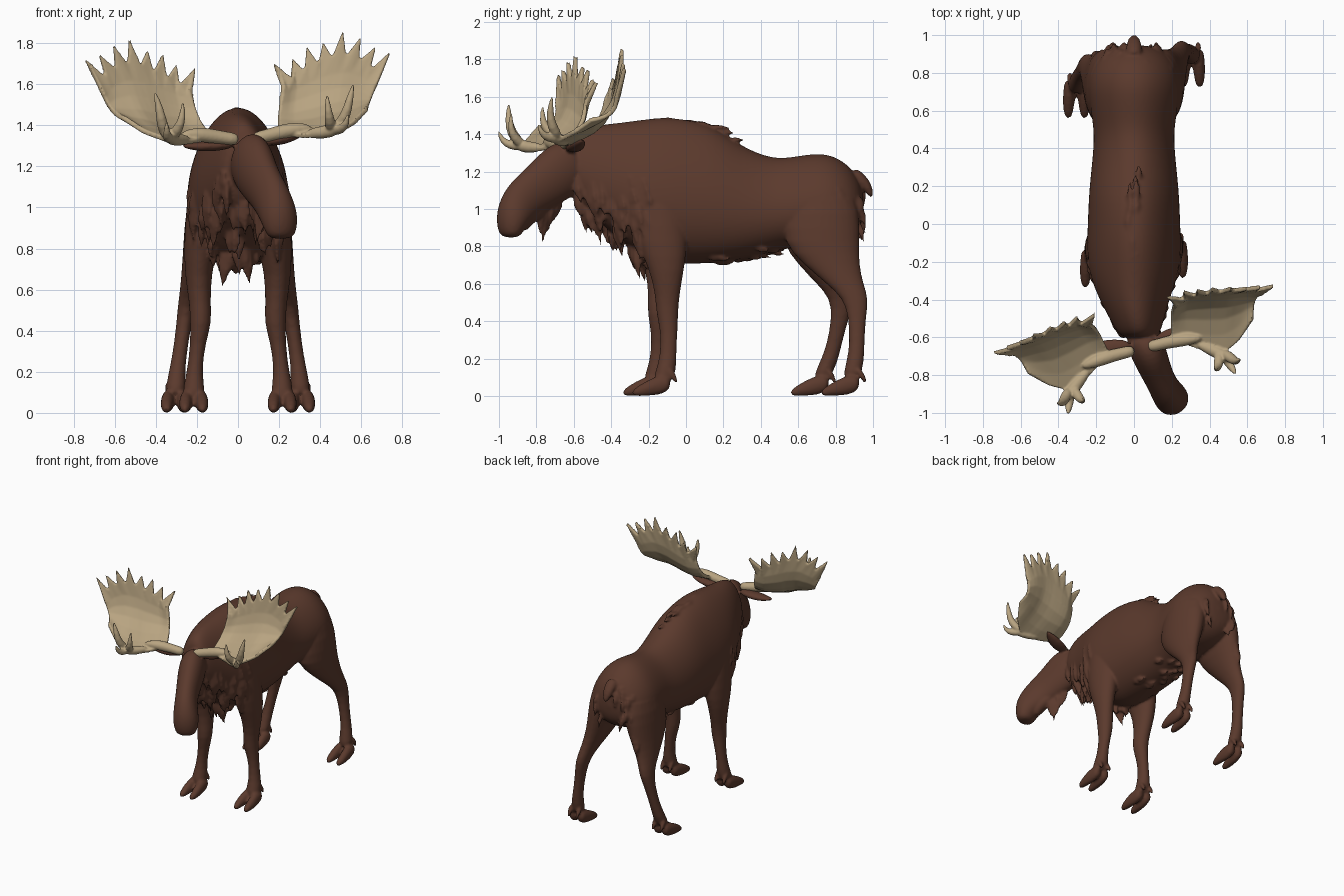
import bpy, bmesh, math, random
from mathutils import Vector as V

if "Cube" in bpy.data.objects:
    bpy.data.objects.remove(bpy.data.objects["Cube"])

random.seed(4)


def material(name, rgb):
    m = bpy.data.materials.new(name)
    m.diffuse_color = (*rgb, 1)
    m.use_nodes = True
    m.node_tree.nodes["Principled BSDF"].inputs["Base Color"].default_value = m.diffuse_color
    return m


FUR = material("brown fur", (0.105, 0.042, 0.026))
BONE = material("antler tan", (0.48, 0.37, 0.22))


def finish(name, bm, mat, subsurf=0):
    bmesh.ops.recalc_face_normals(bm, faces=bm.faces)
    me = bpy.data.meshes.new(name)
    bm.to_mesh(me)
    bm.free()
    me.materials.append(mat)
    for p in me.polygons:
        p.use_smooth = True
    ob = bpy.data.objects.new(name, me)
    bpy.context.collection.objects.link(ob)
    if subsurf:
        mod = ob.modifiers.new("smooth", 'SUBSURF')
        mod.levels = mod.render_levels = subsurf
    return ob


def fuse(name, parts, mat, voxel, repeat):
    """Melt overlapping parts into one continuous skin."""
    bpy.context.view_layer.update()
    dg = bpy.context.evaluated_depsgraph_get()
    bm = bmesh.new()
    for ob in parts:
        me = bpy.data.meshes.new_from_object(ob.evaluated_get(dg))
        bm.from_mesh(me)
        bpy.data.meshes.remove(me)
    for ob in parts:
        bpy.data.objects.remove(ob)
    ob = finish(name, bm, mat)
    rem = ob.modifiers.new("skin", 'REMESH')
    rem.mode, rem.voxel_size, rem.use_smooth_shade = 'VOXEL', voxel, True
    smo = ob.modifiers.new("soften", 'SMOOTH')
    smo.factor, smo.iterations = .5, repeat


def loft(name, rings, mat=FUR, side=(1, 0, 0), axis=None, n=16, egg=0, sub=1):
    """Skin elliptical rings (x, y, z, side radius, other radius)."""
    bm = bmesh.new()
    pts = [V(r[:3]) for r in rings]
    loops = []
    for i, r in enumerate(rings):
        t = V(axis) if axis else (pts[min(i + 1, len(pts) - 1)] - pts[max(i - 1, 0)]).normalized()
        s = V(side)
        s = (s - t * s.dot(t)).normalized()
        u = s.cross(t)
        loops.append([bm.verts.new(pts[i] + s * math.cos(a) * r[3] * (1 - egg * math.sin(a)) + u * math.sin(a) * r[4])
                      for a in (2 * math.pi * k / n for k in range(n))])
    for a, b in zip(loops, loops[1:]):
        for k in range(n):
            bm.faces.new((a[k], a[(k + 1) % n], b[(k + 1) % n], b[k]))
    bm.faces.new(loops[0])
    bm.faces.new(loops[-1])
    return finish(name, bm, mat, sub)


def along(pts, s):
    """Point at fraction s of a list of points."""
    f = min(max(s, 0), 0.9999) * (len(pts) - 1)
    i = int(f)
    return V(pts[i]).lerp(V(pts[i + 1]), f - i)


# Body and neck: y, top, bottom, half width
PROFILE = [(-.61, 1.37, 1.10, .09), (-.55, 1.43, 1.0, .125), (-.45, 1.455, .91, .165), (-.35, 1.465, .84, .205),
           (-.25, 1.48, .75, .24), (-.12, 1.495, .70, .25), (0, 1.485, .70, .245), (.15, 1.45, .705, .24),
           (.3, 1.335, .725, .225), (.45, 1.275, .765, .21), (.55, 1.275, .79, .22), (.7, 1.305, .79, .245),
           (.8, 1.285, .80, .235), (.89, 1.22, .84, .19), (.95, 1.11, .92, .10)]
EGG = .17
fur = [loft("body", [(max(0, -.4 - y) * .15, y, (a + b) / 2, w, (a - b) / 2) for y, a, b, w in PROFILE],
            axis=(0, 1, 0), n=20, egg=EGG, sub=2)]


def skin(y, a):
    """Point and outward direction on the body at y and ring angle a."""
    for p, q in zip(PROFILE, PROFILE[1:]):
        if p[0] <= y <= q[0]:
            _, top, bot, w = V(p).lerp(V(q), (y - p[0]) / (q[0] - p[0]))
            d = V((math.cos(a) * w * (1 - EGG * math.sin(a)), 0, math.sin(a) * (top - bot) / 2))
            return V((max(0, -.4 - y) * .15, y, (top + bot) / 2)) + d, d.normalized()


# Head, turned towards +x
HEAD_SIDE = (.89, .46, 0)
fur.append(loft("head", [(.03, -.55, 1.26, .08, .12), (.065, -.65, 1.22, .10, .16), (.10, -.74, 1.145, .09, .14),
                         (.135, -.82, 1.09, .08, .125), (.17, -.885, 1.03, .084, .12), (.2, -.925, .96, .095, .098),
                         (.21, -.94, .89, .083, .07), (.21, -.94, .845, .06, .045)], side=HEAD_SIDE, sub=2))
fur.append(loft("lower_lip", [(.11, -.76, 1.03, .05, .05), (.15, -.83, .97, .05, .045), (.17, -.865, .92, .045, .035),
                              (.175, -.875, .885, .025, .02)], side=HEAD_SIDE))

# Ears
for nm, path in (("right_ear", [(.11, -.62, 1.32), (.19, -.6, 1.325), (.27, -.575, 1.345), (.34, -.55, 1.37)]),
                 ("left_ear", [(-.01, -.645, 1.31), (-.1, -.655, 1.30), (-.2, -.665, 1.295), (-.28, -.675, 1.30)])):
    fur.append(loft(nm, [(*p, r, r * .55) for p, r in zip(path, (.03, .055, .045, .01))], side=(0, 1, 0), n=10))

# Legs and hooves
FRONT = [(.14, -.15, 1.2, .09, .12), (.155, -.14, 1.0, .1, .15), (.18, -.13, .82, .085, .14),
         (.195, -.11, .67, .066, .092), (.185, -.115, .53, .052, .064), (.18, -.12, .44, .054, .06),
         (.195, -.11, .34, .038, .045), (.21, -.115, .22, .036, .044), (.215, -.125, .14, .05, .055),
         (.215, -.15, .07, .058, .055)]
HIND = [(.12, .72, 1.15, .10, .17), (.145, .725, .97, .115, .21), (.17, .72, .82, .098, .21),
        (.2, .78, .7, .075, .15), (.23, .85, .6, .053, .10), (.25, .91, .52, .044, .07),
        (.265, .915, .42, .037, .047), (.285, .915, .28, .035, .04), (.3, .905, .18, .042, .048),
        (.305, .88, .08, .056, .05)]
for label, m in (("right", 1), ("left", -1)):
    for part, rings in (("front", FRONT), ("hind", HIND)):
        def step(z):
            low = max(0, 1 - z / .85)
            return (.02 if m > 0 else -.03) * min(1, 2 * low) if part == "front" else (0 if m > 0 else -.18 * low)
        rings = [(x * m, y + step(z), z, a, b) for x, y, z, a, b in rings]
        fur.append(loft(f"{label}_{part}_leg", rings, axis=(0, 0, -1)))
        fx, fy = rings[-1][0], rings[-1][1]
        for toe in (-.034, .034):
            x = fx + toe * m
            fur.append(loft("hoof", [(x, fy + .05, .07, .03, .035), (x, fy, .062, .036, .06),
                                     (x + toe * m * .25, fy - .08, .042, .034, .044),
                                     (x + toe * m * .25, fy - .165, .014, .02, .018)], axis=(0, -1, 0), n=10))
            fur.append(loft("dewclaw", [(x, fy + .03, .15, .022, .022), (x, fy + .07, .1, .018, .016),
                                        (x, fy + .08, .065, .008, .008)], n=8))

# Tail
fur.append(loft("tail", [(0, .88, 1.2, .045, .04), (0, .94, 1.155, .045, .035), (0, .975, 1.11, .035, .028),
                         (0, .995, 1.06, .01, .01)], n=10))

# Fur tufts: pointed flat locks
locks = bmesh.new()


def tuft(base, d, out, length, w):
    d = d.normalized()
    s = d.cross(out).normalized() * w
    o = s.cross(d).normalized() * w * .6
    mid = base + d * length * .4
    rows = [[locks.verts.new(c + e * k) for e in (s, o, -s, -o)] for c, k in ((base, .8), (mid, 1))]
    tip = locks.verts.new(base + d * length - out * .01)
    for i in range(4):
        j = (i + 1) % 4
        locks.faces.new((rows[0][i], rows[0][j], rows[1][j], rows[1][i]))
        locks.faces.new((rows[1][i], rows[1][j], tip))
    locks.faces.new(rows[0])


# count, y range, angle range, direction, length, width
for cnt, y0, y1, a0, a1, d, ln, w in (
        (55, -.6, -.24, -170, -10, (0, .15, -1), .17, .034),
        (8, -.3, -.2, -30, 10, (0, .3, -1), .15, .035), (8, -.3, -.2, 170, 210, (0, .3, -1), .15, .035),
        (7, -.28, -.18, -110, -70, (0, .3, -1), .1, .035),
        (16, 0, .48, -120, -60, (0, 1, -.2), .1, .025), (14, -.4, .25, 80, 100, (0, 1, -.1), .1, .022),
        (30, .8, .94, -60, 240, (0, .3, -1), .1, .025)):
    for _ in range(cnt):
        p, o = skin(random.uniform(y0, y1), math.radians(random.uniform(a0, a1)))
        tuft(p - o * .015, V(d) + o * .12, o, ln * random.uniform(.75, 1.2), w)
# Bell under the chin, and the fringe behind the thighs
for x, y, z, ln in ((.10, -.75, 1.04, .24), (.12, -.77, 1.03, .18), (.09, -.72, 1.06, .19), (.07, -.69, 1.07, .14)):
    tuft(V((x, y, z)), V((0, -.05, -1)), V((.89, .46, 0)), ln, .04)
for m in (1, -1):
    for i in range(7):
        tuft(V((m * (.13 + .012 * i), .895, 1 - .04 * i)), V((0, .25, -1)), V((0, 1, 0)), .1, .028)
fur.append(finish("fur_tufts", locks, FUR))
fuse("furry_body", fur, FUR, .0095, 3)

# Antlers in a turned frame: u outward, v back, z up
EX, EY = V((.972, .233, 0)), V((-.233, .972, 0))
BOTTOM = [(.17, -.14, 1.36), (.25, -.20, 1.335), (.34, -.255, 1.33), (.43, -.28, 1.35), (.52, -.235, 1.385), (.61, -.15, 1.46)]
RIM = [(.23, .02, 1.59), (.30, .05, 1.62), (.39, .045, 1.67), (.48, .035, 1.71), (.57, .025, 1.72), (.65, .01, 1.67), (.69, -.03, 1.58)]
TIPS = [(.195, .075, 1.69), (.29, .08, 1.71), (.36, .07, 1.765), (.44, .06, 1.785), (.535, .04, 1.84),
        (.62, .02, 1.81), (.695, .01, 1.765), (.765, 0, 1.74)]
for label, m in (("right", 1), ("left", -1)):
    def place(p):
        return V((0, -.505, 0)) + EX * p[0] * m + EY * p[1] + V((0, 0, p[2] + .02 * m * min(1, p[0] / .4)))

    # Cupped palm with a pointed rim
    bm = bmesh.new()
    cols, rows = len(TIPS) * 2, 6
    grid = []
    for c in range(cols + 1):
        lo, hi = along(BOTTOM, c / cols), along(RIM, c / cols)
        col = []
        for r in range(rows + 1):
            t = r / rows
            cup = math.sin(math.pi * t) * (.5 + .5 * math.sin(math.pi * c / cols))
            p = lo.lerp(hi, t) + V((0, .085, -.05)) * cup
            if r == rows and c % 2:
                p = V(TIPS[c // 2])
            col.append(bm.verts.new(place(p)))
        grid.append(col)
    for a, b in zip(grid, grid[1:]):
        for r in range(rows):
            bm.faces.new((a[r], b[r], b[r + 1], a[r + 1]))
    palm = finish("palm", bm, BONE)
    sol = palm.modifiers.new("thickness", 'SOLIDIFY')
    sol.thickness, sol.offset = .024, 0
    bone = [palm]

    # Beam to the skull and the forward brow tines
    for pts, radii in (
            ([(.03, -.16, 1.33), (.11, -.16, 1.345), (.19, -.16, 1.36), (.26, -.17, 1.37), (.33, -.18, 1.37)], (.036, .032, .04, .035, .015)),
            ([(.29, -.2, 1.345), (.36, -.25, 1.345), (.42, -.30, 1.36), (.435, -.325, 1.39)], (.02, .035, .036, .018)),
            ([(.42, -.28, 1.36), (.46, -.33, 1.42), (.475, -.345, 1.50), (.50, -.335, 1.59)], (.03, .03, .022, .006)),
            ([(.40, -.28, 1.36), (.38, -.335, 1.40), (.365, -.36, 1.45), (.36, -.355, 1.54)], (.03, .028, .02, .006)),
            ([(.41, -.28, 1.355), (.435, -.345, 1.36), (.45, -.385, 1.385), (.455, -.405, 1.44)], (.028, .026, .018, .006))):
        bone.append(loft("tine", [(*place(p), r, r) for p, r in zip(pts, radii)], BONE, side=(.3, .2, .9), n=10))
    fuse(f"{label}_antler", bone, BONE, .007, 2)
